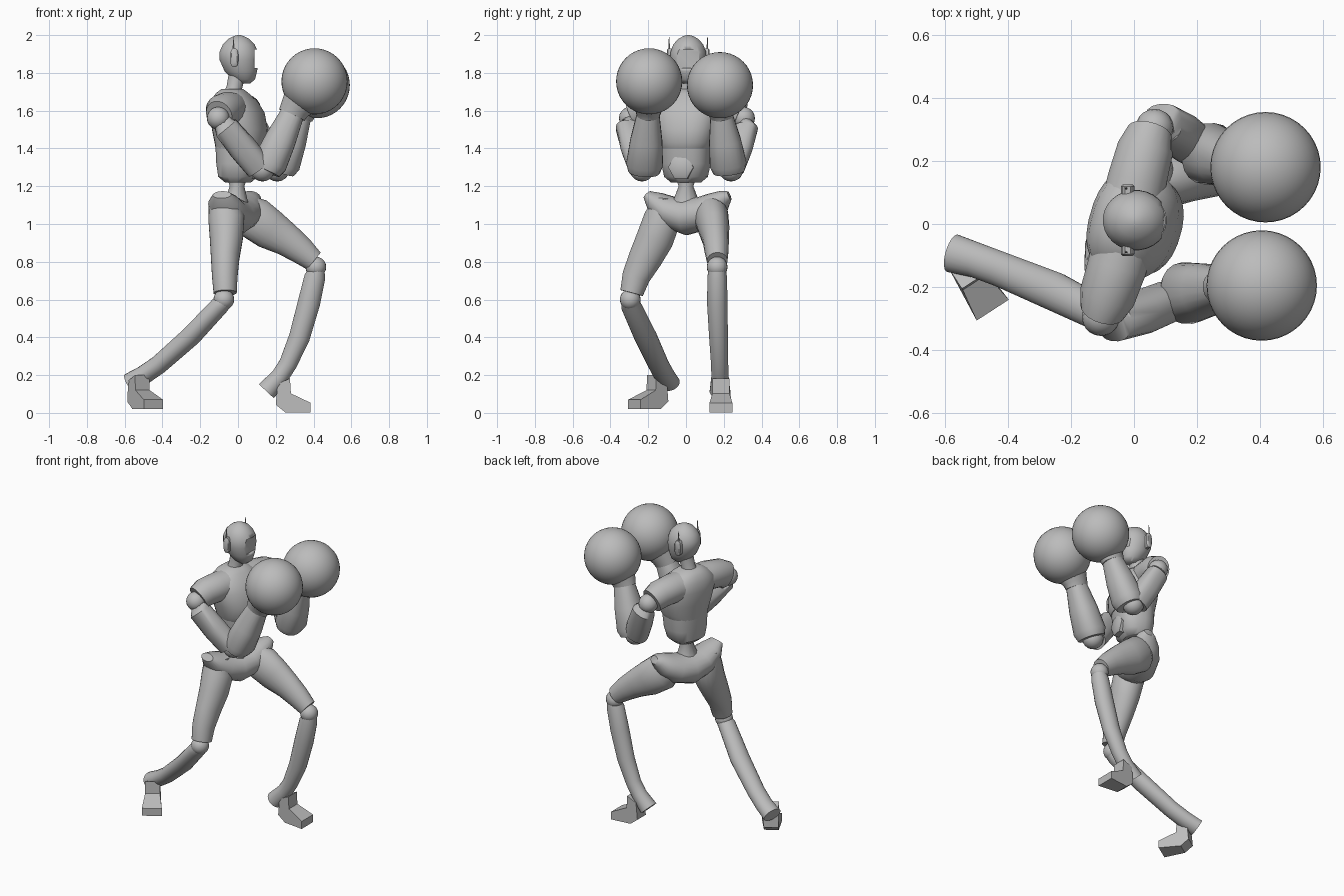
import bpy, bmesh, math
from mathutils import Vector, Matrix

old = bpy.data.objects.get("Cube")
if old:
    bpy.data.objects.remove(old, do_unlink=True)

GREY = (0.5, 0.5, 0.5, 1.0)
mat = bpy.data.materials.new("plain grey")
mat.use_nodes = True
mat.diffuse_color = GREY
bsdf = next(n for n in mat.node_tree.nodes if n.type == "BSDF_PRINCIPLED")
bsdf.inputs["Base Color"].default_value = GREY

UP = Vector((0, 0, 1))
FWD = Vector((1, 0, 0))
CHEST = Vector((0.96, -0.28, 0))   # direction the chest faces


def finish(name, bm, angle=40):
    bmesh.ops.recalc_face_normals(bm, faces=bm.faces)
    mesh = bpy.data.meshes.new(name)
    bm.to_mesh(mesh)
    bm.free()
    mesh.materials.append(mat)
    ob = bpy.data.objects.new(name, mesh)
    bpy.context.collection.objects.link(ob)
    bpy.ops.object.select_all(action="DESELECT")
    ob.select_set(True)
    bpy.context.view_layer.objects.active = ob
    bpy.ops.object.shade_smooth_by_angle(angle=math.radians(angle))
    return ob


def loft(name, rings, ref=FWD, level=False, n=20, power=1.0):
    """Skin rings of (x, y, z, radius along ref, radius across)."""
    bm = bmesh.new()
    centres = [Vector(r[:3]) for r in rings]
    loops = []
    for i, ring in enumerate(rings):
        after = centres[min(i + 1, len(rings) - 1)]
        tangent = UP if level else (after - centres[max(i - 1, 0)]).normalized()
        u = (ref - tangent * ref.dot(tangent)).normalized()
        v = tangent.cross(u)
        loop = []
        for k in range(n):
            t = math.tau * (k + 0.5) / n
            c, s = math.cos(t), math.sin(t)
            c = math.copysign(abs(c) ** power, c)
            s = math.copysign(abs(s) ** power, s)
            loop.append(bm.verts.new(centres[i] + u * c * ring[3] + v * s * ring[4]))
        loops.append(loop)
    for a, b in zip(loops, loops[1:]):
        for k in range(n):
            bm.faces.new((a[k], a[(k + 1) % n], b[(k + 1) % n], b[k]))
    bm.faces.new(loops[0][::-1])
    bm.faces.new(loops[-1])
    return finish(name, bm)


def ball(name, centre, radius, seg=20):
    bm = bmesh.new()
    bmesh.ops.create_uvsphere(bm, u_segments=seg, v_segments=seg // 2, radius=radius,
                              matrix=Matrix.Translation(centre))
    return finish(name, bm)


def foot(name, place, yaw):
    # side profile (forward, up), widening towards the toe
    side = [(-.08, .04), (-.03, 0), (.105, 0), (.105, .05), (.0, .10), (-.005, .18), (-.07, .15)]
    bm = bmesh.new()
    left, right = [[bm.verts.new((u, s * (0.045 + 0.15 * max(u, 0)), w)) for u, w in side]
                   for s in (1, -1)]
    bm.faces.new(left)
    bm.faces.new(right[::-1])
    for k in range(len(side)):
        j = (k + 1) % len(side)
        bm.faces.new((left[k], right[k], right[j], left[j]))
    bm.transform(Matrix.Translation(place) @ Matrix.Rotation(math.radians(yaw), 4, "Z"))
    return finish(name, bm, 35)


# Head with a recessed visor
head = loft("head", [
    (.035, .012, 1.745, .03, .03), (.03, .012, 1.765, .06, .055), (.015, .012, 1.81, .087, .08),
    (.005, .012, 1.87, .104, .096), (.004, .012, 1.91, .103, .095), (.004, .012, 1.95, .085, .08),
    (.004, .012, 1.98, .056, .054), (.004, .012, 1.995, .026, .025), (.004, .012, 2, .008, .008),
], level=True, n=28)
bm = bmesh.new()
bmesh.ops.create_cube(bm, size=1, matrix=Matrix.Translation((.122, .012, 1.875))
                      @ Matrix.Diagonal((.07, .13, .1, 1)))
cutter = finish("visor_cutter", bm)
cutter.hide_render = True
cut = head.modifiers.new("visor", "BOOLEAN")
cut.operation = "DIFFERENCE"
cut.object = cutter
bpy.context.view_layer.objects.active = head
bpy.ops.object.modifier_apply(modifier="visor")
bpy.data.objects.remove(cutter, do_unlink=True)

# Ear discs and antennae
for side, label in ((1, "left"), (-1, "right")):
    y = 0.012 + side * 0.095
    loft(label + "_ear", [(-.02, y - side * .02, 1.88, .022, .05), (-.02, y + side * .012, 1.88, .022, .05),
                          (-.02, y + side * .018, 1.88, .016, .042)], n=12, power=.7)
    loft(label + "_antenna", [(-.025, y + side * .006, 1.92, .006, .004),
                              (-.022, y + side * .006, 1.99, .002, .002)], n=6)

# Neck, chest, shoulders and abdomen
loft("neck", [(-.03, 0, 1.67, .055, .055), (-.02, .005, 1.72, .042, .045),
              (-.005, .01, 1.79, .045, .05)], n=16)
loft("chest", [(.01, 0, 1.40, .125, .135), (.016, 0, 1.43, .135, .148), (.01, 0, 1.5, .142, .165),
               (-.005, 0, 1.59, .138, .18), (-.02, 0, 1.65, .115, .165),
               (-.03, 0, 1.69, .085, .11), (-.03, 0, 1.715, .055, .065)],
     ref=CHEST, level=True, n=28, power=.85)
loft("shoulder_yoke", [(-.10, -.275, 1.575, .085, .072), (-.085, -.23, 1.60, .087, .09),
                       (-.055, -.14, 1.61, .09, .095), (-.02, .0, 1.6, .1, .1),
                       (.01, .14, 1.61, .09, .095), (.035, .235, 1.60, .087, .09),
                       (.05, .29, 1.575, .082, .072)], ref=UP)
loft("abdomen", [(0, 0, 1.22, .065, .08), (0, 0, 1.25, .10, .115), (.005, 0, 1.32, .115, .13),
                 (.01, 0, 1.42, .125, .135)], ref=CHEST, level=True, power=.8)
loft("belly_plate", [(.075, -.02, 1.30, .07, .07), (.115, -.028, 1.30, .068, .068),
                     (.125, -.03, 1.30, .05, .05)], ref=UP, n=6)
loft("spine", [(-.005, 0, 1.26, .06, .06), (-.005, 0, 1.2, .04, .04), (-.01, 0, 1.10, .07, .08)], n=12)

# Arms: shoulder ball, upper arm, forearm, cuff and round glove
arms = {
    "right": ((-.105, -.295, 1.56), (.11, -.245, 1.3), (.15, -.222, 1.28), (.30, -.198, 1.61), (.405, -.195, 1.755)),
    "left": ((.065, .305, 1.56), (.19, .25, 1.3), (.225, .228, 1.28), (.335, .185, 1.6), (.417, .18, 1.735)),
}
for label, points in arms.items():
    shoulder, elbow, base, wrist, glove = [Vector(p) for p in points]
    ball(label + "_shoulder", shoulder, .06)
    out = Vector((0, -.025 if label == "right" else .025, 0))
    start = shoulder.lerp(elbow, .12)
    loft(label + "_upper_arm", [(*start, .05, .05), (*(shoulder.lerp(elbow, .2) + out), .068, .062),
                                (*(shoulder.lerp(elbow, .6) + out * .6), .075, .066),
                                (*elbow, .072, .062)], power=.8)
    ball(label + "_elbow", elbow.lerp(base, .5), .065)
    loft(label + "_forearm", [(*base, .075, .085), (*base.lerp(wrist, .12), .092, .098),
                              (*base.lerp(wrist, .5), .083, .085),
                              (*base.lerp(wrist, .95), .062, .058)], power=.85)
    loft(label + "_cuff", [(*base.lerp(wrist, .9), .074, .062), (*wrist, .08, .072),
                           (*wrist.lerp(glove, .5), .11, .11)])
    ball(label + "_glove", glove, .175, 40)

# Pelvis slung between two raised hips
loft("pelvis", [(-.085, -.205, 1.155, .025, .05), (-.075, -.16, 1.115, .06, .085),
                (-.055, -.09, 1.065, .085, .105), (-.02, .005, 1.04, .1, .115),
                (.02, .1, 1.06, .09, .11), (.05, .165, 1.105, .07, .085),
                (.07, .205, 1.14, .042, .055), (.075, .23, 1.15, .025, .03)], ref=UP)

# Legs
loft("right_thigh", [(-.07, -.12, 1.13, .08, .06), (-.062, -.125, 1.03, .096, .10),
                     (-.062, -.165, .92, .088, .10), (-.068, -.215, .82, .076, .09),
                     (-.07, -.265, .72, .068, .075), (-.068, -.288, .635, .062, .062)])
loft("left_thigh", [(.02, .12, 1.09, .08, .06), (.08, .135, 1.035, .115, .09),
                    (.17, .15, .97, .108, .08), (.26, .158, .915, .088, .07),
                    (.335, .162, .86, .074, .064), (.40, .165, .805, .058, .055)], ref=UP)
ball("right_knee", (-.075, -.295, .60), .055)
ball("left_knee", (.412, .165, .772), .055)
loft("right_shin", [(-.055, -.30, .605, .04, .045), (-.10, -.29, .565, .05, .055),
                    (-.25, -.215, .405, .053, .062), (-.42, -.145, .255, .05, .056),
                    (-.50, -.115, .20, .05, .056), (-.575, -.093, .16, .05, .062)], ref=UP)
loft("left_shin", [(.42, .165, .77, .04, .045), (.407, .165, .72, .056, .052),
                   (.375, .166, .58, .06, .055), (.325, .172, .4, .056, .05),
                   (.265, .178, .26, .048, .046), (.22, .18, .19, .048, .046),
                   (.15, .18, .115, .055, .055)])
foot("left_foot", (.28, .185, .003), 0)
foot("right_foot", (-.505, -.185, .02), -57)
